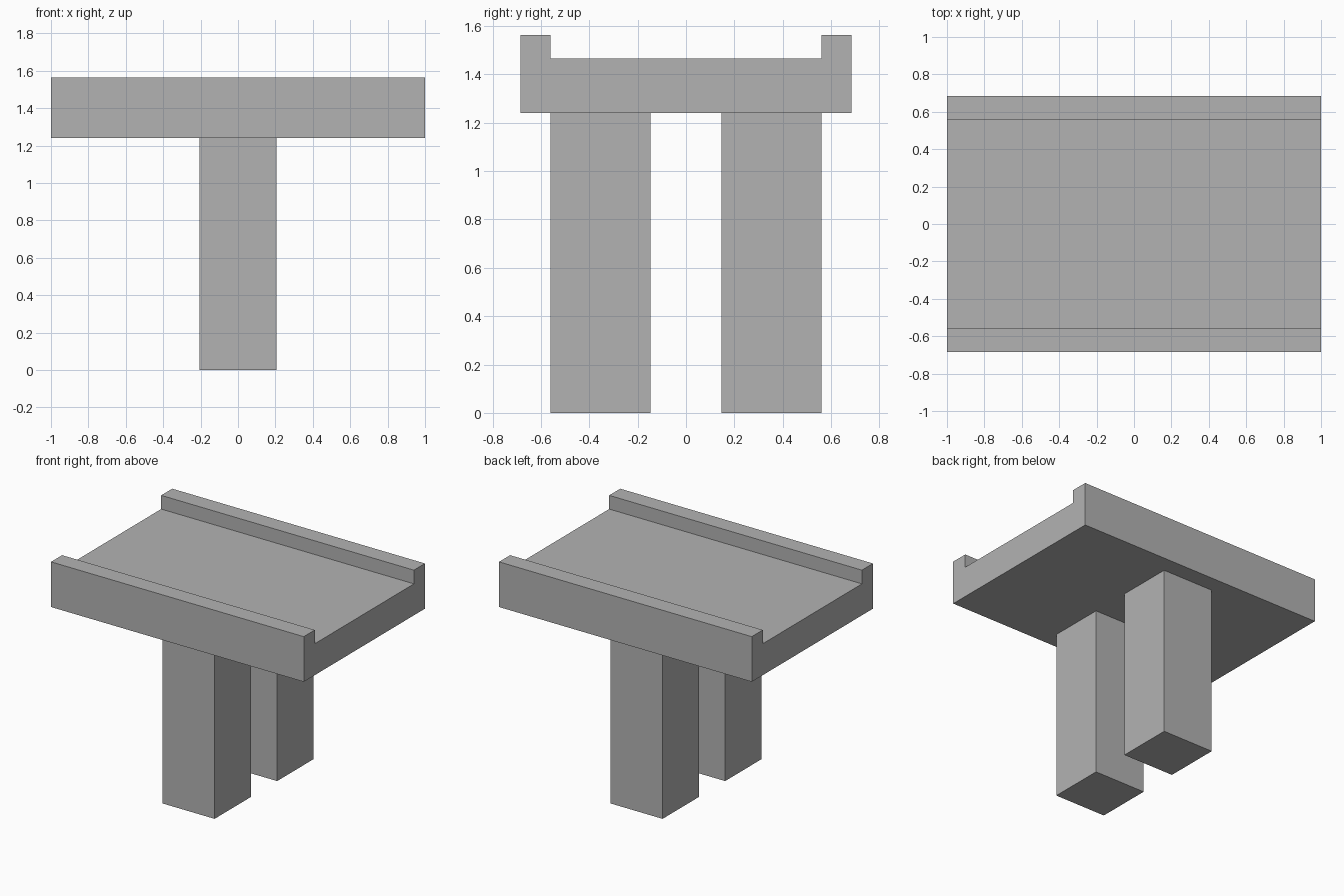
import bpy
import bmesh

cube = bpy.data.objects.get("Cube")
if cube:
    bpy.data.objects.remove(cube, do_unlink=True)

# Plain concrete colour
concrete = bpy.data.materials.new("concrete_grey")
concrete.use_nodes = True
GREY = (0.45, 0.45, 0.45, 1)
concrete.diffuse_color = GREY
concrete.node_tree.nodes["Principled BSDF"].inputs["Base Color"].default_value = GREY


def extrude_profile(name, points, offset):
    """Close a profile into a face and extrude it into a solid."""
    bm = bmesh.new()
    face = bm.faces.new([bm.verts.new(p) for p in points])
    ext = bmesh.ops.extrude_face_region(bm, geom=[face], use_keep_orig=True)
    verts = [g for g in ext["geom"] if isinstance(g, bmesh.types.BMVert)]
    bmesh.ops.translate(bm, verts=verts, vec=offset)
    bmesh.ops.recalc_face_normals(bm, faces=bm.faces)
    mesh = bpy.data.meshes.new(name)
    bm.to_mesh(mesh)
    bm.free()
    mesh.materials.append(concrete)
    obj = bpy.data.objects.new(name, mesh)
    bpy.context.collection.objects.link(obj)
    return obj


HALF_LENGTH, HALF_WIDTH = 1.0, 0.685
KERB_Y = 0.56                                # inner face of the raised kerbs
UNDERSIDE, ROAD, TOP = 1.24, 1.465, 1.563

# Deck: channel section with a kerb along each edge
half = [(HALF_WIDTH, UNDERSIDE), (HALF_WIDTH, TOP), (KERB_Y, TOP), (KERB_Y, ROAD)]
section = half + [(-y, z) for y, z in reversed(half)]
extrude_profile("bridge_deck", [(-HALF_LENGTH, y, z) for y, z in section],
                (2 * HALF_LENGTH, 0, 0))

# Two square piers under the deck
PIER_HALF, PIER_INNER = 0.207, 0.147
for side, name in ((-1, "front_pier"), (1, "back_pier")):
    base = [(x, side * y, 0) for x, y in (
        (-PIER_HALF, PIER_INNER), (PIER_HALF, PIER_INNER),
        (PIER_HALF, KERB_Y), (-PIER_HALF, KERB_Y))]
    extrude_profile(name, base, (0, 0, UNDERSIDE))
